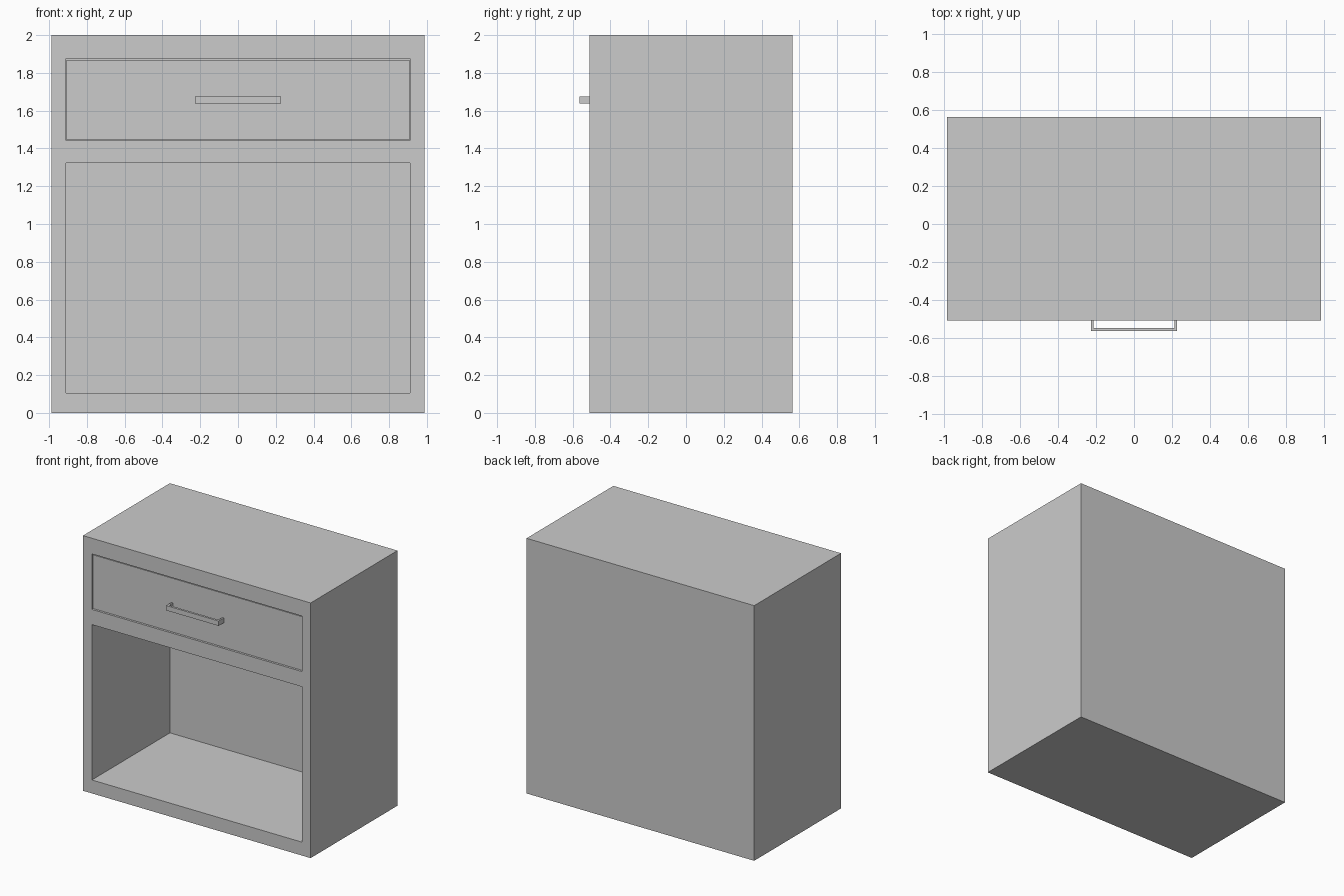
import bpy, bmesh

if "Cube" in bpy.data.objects:
    bpy.data.objects.remove(bpy.data.objects["Cube"])


def box(name, x, y, z):
    """Axis-aligned box from (min, max) ranges."""
    bm = bmesh.new()
    bmesh.ops.create_cube(bm, size=1)
    for v in bm.verts:
        v.co = [r[0] if c < 0 else r[1] for c, r in zip(v.co, (x, y, z))]
    me = bpy.data.meshes.new(name)
    bm.to_mesh(me)
    bm.free()
    ob = bpy.data.objects.new(name, me)
    bpy.context.collection.objects.link(ob)
    return ob


def cut(target, x, y, z):
    """Carve a box-shaped pocket out of target."""
    cutter = box("pocket_cutter", x, y, z)
    mod = target.modifiers.new("pocket", 'BOOLEAN')
    mod.object = cutter
    mod.operation = 'DIFFERENCE'
    mod.solver = 'EXACT'
    bpy.context.view_layer.objects.active = target
    bpy.ops.object.modifier_apply(modifier=mod.name)
    bpy.data.objects.remove(cutter)


FRONT, BACK = -0.51, 0.565
INNER_BACK = 0.457
OPEN = 0.91            # half width of both openings

# Cabinet carcass with the open shelf and the drawer bay
cabinet = box("cabinet", (-0.987, 0.987), (FRONT, BACK), (0, 2))
for z in ((0.105, 1.323), (1.442, 1.877)):
    cut(cabinet, (-OPEN, OPEN), (FRONT - 0.1, INNER_BACK), z)

# Drawer: open-topped tray, its face slightly recessed
face = FRONT + 0.01
drawer = box("drawer", (-OPEN + 0.002, OPEN - 0.002), (face, INNER_BACK - 0.01), (1.446, 1.867))
cut(drawer, (-0.86, 0.86), (face + 0.05, INNER_BACK - 0.06), (1.49, 2.0))

# Handle: U-shaped profile extruded upward
outer, inner, tip, grip = 0.227, 0.214, -0.565, -0.548
profile = [(-outer, face), (-outer, tip), (outer, tip), (outer, face),
           (inner, face), (inner, grip), (-inner, grip), (-inner, face)]
bm = bmesh.new()
base = bm.faces.new([bm.verts.new((x, y, 1.638)) for x, y in profile])
ext = bmesh.ops.extrude_face_region(bm, geom=[base], use_keep_orig=True)
for v in ext["geom"]:
    if isinstance(v, bmesh.types.BMVert):
        v.co.z = 1.676
bmesh.ops.recalc_face_normals(bm, faces=bm.faces)
mesh = bpy.data.meshes.new("drawer_handle")
bm.to_mesh(mesh)
bm.free()
bpy.context.collection.objects.link(bpy.data.objects.new("drawer_handle", mesh))
